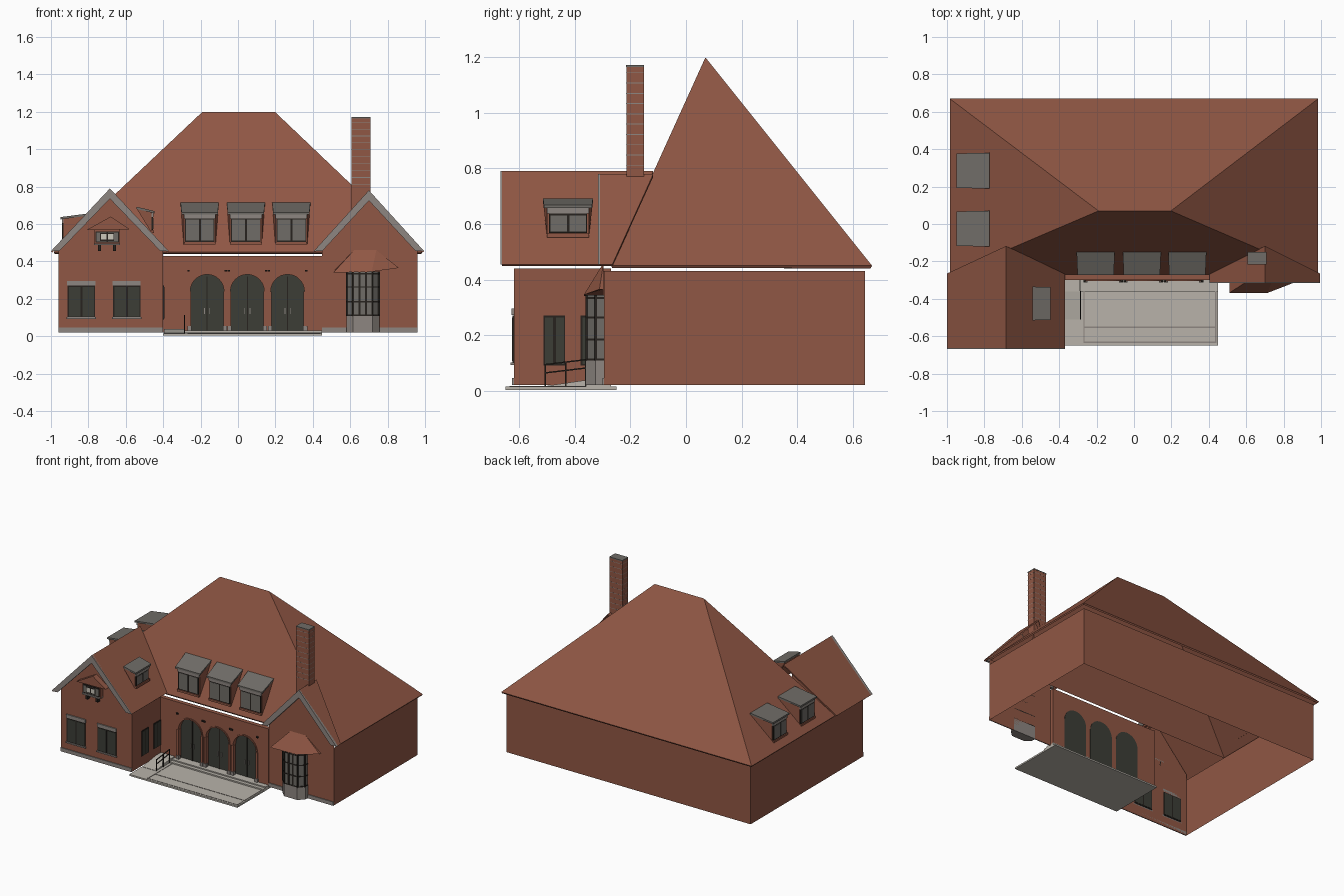
import bpy, bmesh, math
from mathutils import Matrix, Vector

if "Cube" in bpy.data.objects:
    bpy.data.objects.remove(bpy.data.objects["Cube"])


def material(name, r, g, b):
    m = bpy.data.materials.new(name)
    m.use_nodes = True
    m.diffuse_color = (r, g, b, 1)
    m.node_tree.nodes["Principled BSDF"].inputs["Base Color"].default_value = (r, g, b, 1)
    return m


BRICK = material("red_brick", 0.28, 0.095, 0.058)
TRIM = material("grey_stone", 0.27, 0.24, 0.22)
PAVING = material("pale_paving", 0.48, 0.45, 0.40)
SLATE = material("slate_grey", 0.16, 0.15, 0.135)
GLASS = material("dark_glass", 0.045, 0.047, 0.037)
FRAME = material("dark_frame", 0.02, 0.016, 0.013)
PALE = material("pale_glass", 0.6, 0.57, 0.5)
ID = Matrix.Identity(4)


def mesh(name, verts, faces, mat, m=ID, solid=True, thick=0):
    me = bpy.data.meshes.new(name)
    me.from_pydata([m @ Vector(v) for v in verts], [], faces)
    me.materials.append(mat)
    if solid:
        bm = bmesh.new()
        bm.from_mesh(me)
        bmesh.ops.recalc_face_normals(bm, faces=bm.faces)
        bm.to_mesh(me)
        bm.free()
    ob = bpy.data.objects.new(name, me)
    bpy.context.collection.objects.link(ob)
    if thick:
        ob.modifiers.new("thickness", "SOLIDIFY").thickness = thick
    return ob


def loft(name, a, b, mat, m=ID):
    """Solid between two matching outlines."""
    n = len(a)
    sides = [(i, (i + 1) % n, (i + 1) % n + n, i + n) for i in range(n)]
    return mesh(name, a + b, sides + [tuple(range(n)), tuple(range(n, 2 * n))], mat, m)


def slab(name, outline, y0, y1, mat, m=ID):
    """Outline in x, z pushed from y0 to y1."""
    return loft(name, [(x, y0, z) for x, z in outline], [(x, y1, z) for x, z in outline], mat, m)


def column(name, plan, z0, z1, mat):
    return loft(name, [(x, y, z0) for x, y in plan], [(x, y, z1) for x, y in plan], mat)


def box(name, x0, x1, y0, y1, z0, z1, mat, m=ID):
    return slab(name, [(x0, z0), (x1, z0), (x1, z1), (x0, z1)], y0, y1, mat, m)


def place(x, y, z, turn=0):
    return Matrix.Translation((x, y, z)) @ Matrix.Rotation(math.radians(turn), 4, "Z")


def window(name, m, w, h, glass=GLASS):
    """Flat window, local front is -y, origin at the middle of the sill."""
    box(name + "_frame", -w / 2, w / 2, -0.004, 0.004, 0, h, FRAME, m)
    for s in (-1, 1):
        cx = s * w / 4
        box(name + "_pane", cx - w / 4 + 0.006, cx + w / 4 - 0.004, -0.006, 0.006,
            0.006, h - 0.006, glass, m)


# Outer walls, open below and above
H = 0.43
plan = [(0.45, -0.295), (0.96, -0.295), (0.96, 0.645), (-0.96, 0.645), (-0.96, -0.62)]
side = [(-0.4, -0.62), (-0.4, -0.27)]
for chain, top in ((plan[1:], H), (side, 0.44), ([(0.45, -0.27), plan[0]], H)):
    verts = [(x, y, z) for x, y in chain for z in (0.02, top)]
    faces = [(2 * i, 2 * i + 2, 2 * i + 3, 2 * i + 1) for i in range(len(chain) - 1)]
    mesh("outer_wall", verts, faces, BRICK, solid=False)

# Arched entrance wall with three doors
R, SPRING = 0.09, 0.24
outline = [(-0.4, 0.02)]
for cx in (-0.165, 0.05, 0.265):
    angles = [math.pi * (1 - i / 16) for i in range(17)]
    arc = [(cx + R * math.cos(a), SPRING + R * math.sin(a)) for a in angles]
    opening = [(cx - R, 0.02)] + arc + [(cx + R, 0.02)]
    outline += opening
    slab("entrance_door", opening, -0.276, -0.268, GLASS)
    rim = [(cx + 1.1 * (x - cx), SPRING + 1.1 * (z - SPRING)) for x, z in arc]
    slab("arch_rim", arc + rim[::-1], -0.306, -0.29, BRICK)
    box("door_split", cx - 0.003, cx + 0.003, -0.28, -0.276, 0.03, 0.32, FRAME)
    for s in (-1, 1):
        px = cx + s * 0.0945
        box("arch_pier", px - 0.008, px + 0.008, -0.308, -0.29, 0.03, SPRING, BRICK)
        box("pier_foot", px - 0.011, px + 0.011, -0.312, -0.29, 0.02, 0.055, TRIM)
        box("door_handle", cx + s * 0.014 - 0.002, cx + s * 0.014 + 0.002,
            -0.282, -0.276, 0.12, 0.15, TRIM)
        box("wall_lamp", cx + s * 0.1 - 0.006, cx + s * 0.1 + 0.006, -0.309, -0.3, 0.345, 0.355, FRAME)
outline += [(0.45, 0.02), (0.45, H), (-0.4, H)]
slab("entrance_wall", outline, -0.3, -0.27, BRICK)

# Main hipped roof
corners = [(-0.985, -0.27, 0.45), (0.985, -0.27, 0.45), (0.985, 0.67, 0.45), (-0.985, 0.67, 0.45)]
ridge = [(-0.19, 0.07, 1.2), (0.197, 0.07, 1.2)]
mesh("main_roof", corners + ridge, [(0, 1, 5, 4), (1, 2, 5), (2, 3, 4, 5), (3, 0, 4)],
     BRICK, solid=False, thick=0.012)


# Gabled wings: gable wall, roof, barge boards and plinth
def wing(name, xc, half, zr, y_wall, y_roof, wall):
    x0, x1 = wall
    zs = 0.455
    gable = [(x0, 0.02), (x1, 0.02), (x1, 0.47), (xc, zr - 0.02), (x0, 0.47)]
    mesh(name + "_gable", [(x, y_wall, z) for x, z in gable], [range(5)], BRICK, solid=False)
    verts = [(xc, y_roof, zr), (xc, -0.118, zr)]
    for s in (-1, 1):
        verts += [(xc + s * half, y_roof, zs), (xc + s * half, -0.265, zs)]
    mesh(name + "_roof", verts, [(2, 0, 1, 3), (0, 4, 5, 1)], BRICK, solid=False, thick=0.01)
    top = [(xc - half, zs), (xc, zr), (xc + half, zs)]
    low = [(xc + half - 0.045, zs), (xc, zr - 0.055), (xc - half + 0.045, zs)]
    slab(name + "_barge_board", top + low, y_roof - 0.006, y_roof + 0.012, TRIM)
    box(name + "_plinth", x0, x1, y_wall - 0.006, y_wall, 0.02, 0.046, TRIM)


wing("left_wing", -0.685, 0.315, 0.79, -0.62, -0.662, (-0.96, -0.4))
wing("right_wing", 0.7, 0.295, 0.78, -0.295, -0.31, (0.45, 0.96))

# Wing windows
for x in (-0.838, -0.595):
    window("front_window", place(x, -0.62, 0.1), 0.145, 0.17)
    box("front_lintel", x - 0.075, x + 0.075, -0.628, -0.62, 0.272, 0.295, TRIM)
    box("front_sill", x - 0.078, x + 0.078, -0.632, -0.62, 0.093, 0.102, TRIM)
for y in (-0.475, -0.34):
    window("court_window", place(-0.4, y, 0.09, 90), 0.078, 0.18)

# Small oriel in the gable
gx = -0.7
box("oriel_body", gx - 0.07, gx + 0.07, -0.645, -0.62, 0.49, 0.57, BRICK)
window("oriel_window", place(gx, -0.648, 0.5), 0.125, 0.06, SLATE)
window("oriel_centre", place(gx, -0.652, 0.51), 0.075, 0.042, PALE)
box("oriel_sill", gx - 0.07, gx + 0.07, -0.655, -0.62, 0.487, 0.497, TRIM)
slab("oriel_hood", [(gx - 0.11, 0.568), (gx + 0.12, 0.572), (gx + 0.02, 0.64)], -0.66, -0.62, BRICK)
for s in (-1, 1):
    bx = gx + s * 0.04
    box("oriel_bracket", bx - 0.008, bx + 0.008, -0.645, -0.62, 0.455, 0.49, FRAME)


# Dormers, local front is -y
def dormer(name, m, w, h, depth, rise):
    a, b = w / 2, w / 2 * 1.2
    verts = [(-a, 0, 0), (a, 0, 0), (a, 0, h), (-a, 0, h), (b, depth, h + rise), (-b, depth, h + rise)]
    mesh(name + "_cheeks", verts, [(0, 1, 2, 3), (3, 2, 4, 5), (0, 3, 5), (1, 4, 2), (0, 5, 4, 1)], BRICK, m)
    e = a + 0.012
    low = [(-e, -0.016, h - 0.01), (e, -0.016, h - 0.01), (b, depth, h + rise - 0.002), (-b, depth, h + rise - 0.002)]
    loft(name + "_top", low, [(x, y, z + 0.012) for x, y, z in low], SLATE, m)
    box(name + "_lintel", -a, a, -0.01, 0, h - 0.03, h - 0.008, TRIM, m)
    window(name + "_window", m @ place(0, -0.004, 0.015), w - 0.012, h - 0.045, SLATE)
    box(name + "_sill", -a, a, -0.014, 0, 0, 0.014, BRICK, m)


for x in (-0.205, 0.042, 0.285):
    dormer("front_dormer", place(x, -0.258, 0.49), 0.17, 0.17, 0.11, 0.045)
for y in (-0.025, 0.285):
    dormer("side_dormer", place(-0.932, y, 0.485, -90), 0.16, 0.15, 0.16, 0.015)
dormer("court_dormer", place(-0.462, -0.425, 0.552, 90), 0.15, 0.115, 0.08, 0.015)

# Chimney with mortar bands and cap
box("chimney", 0.608, 0.708, -0.215, -0.152, 0.6, 1.165, BRICK)
box("chimney_cap", 0.607, 0.709, -0.216, -0.151, 1.165, 1.172, SLATE)
for i in range(10):
    z = 0.81 + i * 0.037
    box("mortar_band", 0.6075, 0.7085, -0.2155, -0.1515, z, z + 0.003, TRIM)


# Bay window with skewed hood
def bay(g):
    return [(0.582 - g, -0.295), (0.582 - g, -0.325), (0.615, -0.358 - g),
            (0.718, -0.358 - g), (0.754 + g, -0.325), (0.754 + g, -0.295)]


column("bay_base", bay(0.003), 0.02, 0.108, TRIM)
column("bay_glass", bay(0), 0.108, 0.345, SLATE)
for z in (0.108, 0.18, 0.26, 0.33):
    column("bay_rail", bay(0.003), z, z + 0.007, FRAME)
for x, y in bay(0)[1:5] + [(0.649, -0.358), (0.684, -0.358)]:
    box("bay_post", x - 0.005, x + 0.005, y - 0.004, y + 0.004, 0.108, 0.345, FRAME)
hood = [(0.51, -0.297, 0.345), (0.51, -0.368, 0.34), (0.715, -0.368, 0.345), (0.86, -0.312, 0.365),
        (0.86, -0.297, 0.365), (0.62, -0.297, 0.46), (0.74, -0.297, 0.46)]
mesh("bay_hood", hood, [(0, 1, 5), (1, 2, 6, 5), (2, 3, 6), (3, 4, 6), (0, 5, 6, 4), (0, 4, 3, 2, 1)], BRICK)

# Terrace, steps and paving lines
box("terrace", -0.4, 0.45, -0.65, -0.25, 0.003, 0.014, PAVING)
for y, z in ((-0.36, 0.023), (-0.335, 0.031)):
    box("entrance_step", -0.285, 0.45, y, -0.27, 0.012, z, PAVING)
for y in (-0.635, -0.555):
    box("paving_line", -0.27, 0.44, y, y + 0.006, 0.013, 0.016, TRIM)
for x in (-0.27, 0.434):
    box("paving_line", x, x + 0.006, -0.635, -0.36, 0.013, 0.016, TRIM)

# Ramp with handrail
ramp = [(-0.51, 0.012), (-0.3, 0.012), (-0.3, 0.038), (-0.36, 0.038), (-0.51, 0.016)]
loft("ramp", [(-0.395, y, z) for y, z in ramp], [(-0.288, y, z) for y, z in ramp], PAVING)
for lift in (0.045, 0.075):
    rail = [(-0.51, 0.016 + lift), (-0.36, 0.034 + lift), (-0.36, 0.039 + lift), (-0.51, 0.021 + lift)]
    loft("hand_rail", [(-0.288, y, z) for y, z in rail], [(-0.283, y, z) for y, z in rail], FRAME)
for y, z in ((-0.51, 0.095), (-0.435, 0.103), (-0.363, 0.113)):
    box("rail_post", -0.288, -0.283, y, y + 0.005, 0.014, z, FRAME)
